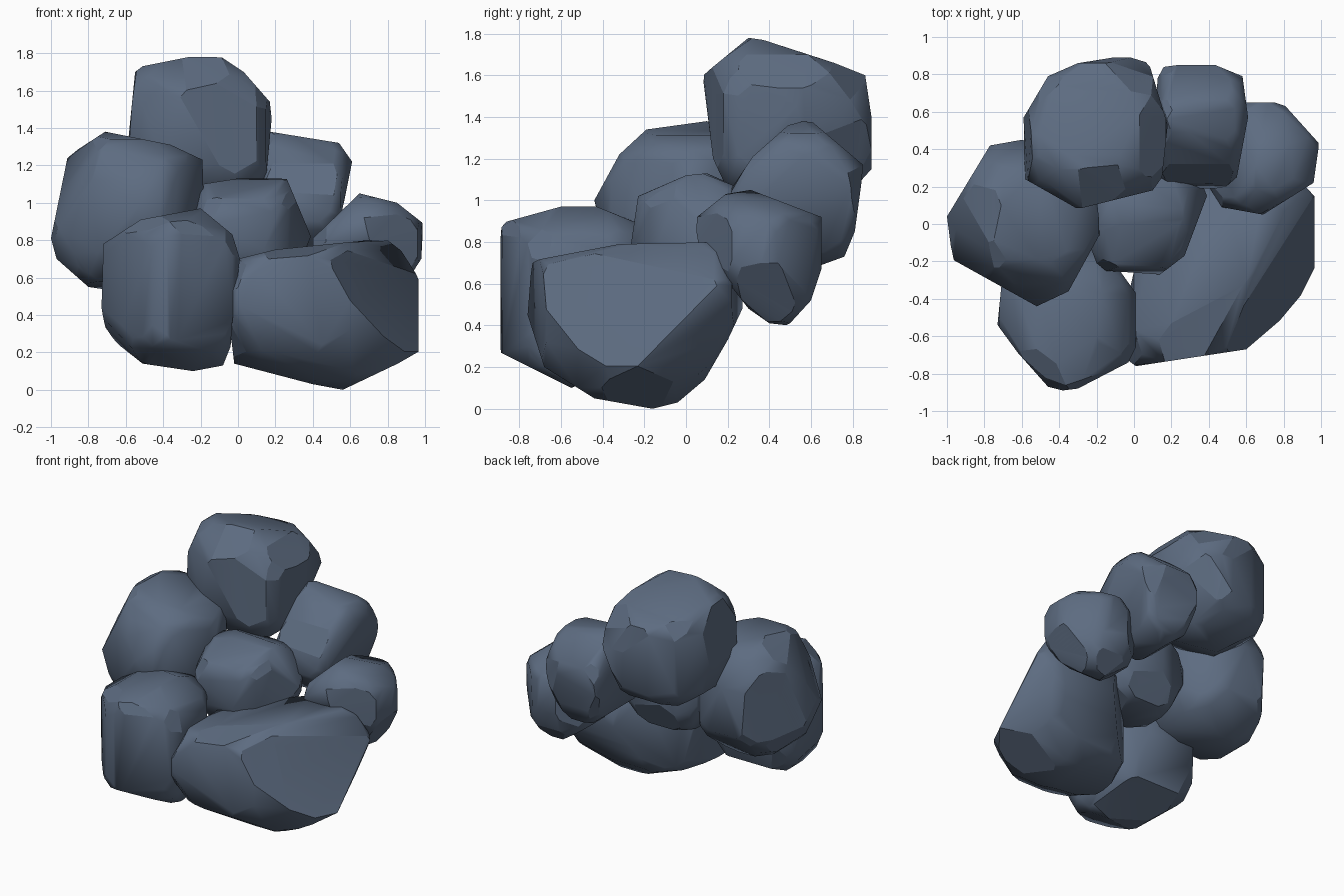
import bpy, bmesh, math
from itertools import product
from mathutils import Vector
from mathutils.geometry import convex_hull_2d

if "Cube" in bpy.data.objects:
    bpy.data.objects.remove(bpy.data.objects["Cube"])

slate = bpy.data.materials.new("slate_blue_grey")
slate.diffuse_color = (0.11, 0.15, 0.22, 1)
slate.use_nodes = True
slate.node_tree.nodes["Principled BSDF"].inputs["Base Color"].default_value = slate.diffuse_color

# Directions to shave from: (azimuth towards the viewer, elevation)
SIDES = {"front": (-55, 28), "back": (125, 30), "under": (50, -25)}


def cut(bm, co, no):
    """Slice off everything beyond a plane and cap the opening."""
    geom = bm.verts[:] + bm.edges[:] + bm.faces[:]
    bmesh.ops.bisect_plane(bm, geom=geom, plane_co=co, plane_no=no,
                           clear_outer=True, dist=1e-5)
    rim = [e for e in bm.edges if e.is_boundary]
    if rim:
        bmesh.ops.holes_fill(bm, edges=rim, sides=0)


def chip(bm, n, keep=1.0, depth=0.0):
    """Flatten the rock in direction n, by a ratio or by a depth."""
    n = n.normalized()
    mid = bounds(bm)[0]
    reach = max((v.co - mid).dot(n) for v in bm.verts)
    cut(bm, mid + n * (reach * keep - depth), n)


def bounds(bm):
    lo = Vector([min(v.co[i] for v in bm.verts) for i in range(3)])
    hi = Vector([max(v.co[i] for v in bm.verts) for i in range(3)])
    return (lo + hi) / 2, (hi - lo) / 2


def rock(name, front, top, side, shaves=(), keep=0.9):
    """Carve a boulder from a block with its three outlines, then chip the corners."""
    bm = bmesh.new()
    bmesh.ops.create_cube(bm, size=6)
    for outline, (a, b) in ((front, (0, 2)), (top, (0, 1)), (side, (1, 2))):
        pts = [Vector(p) for p in outline]
        pts = [pts[i] for i in convex_hull_2d(pts)]
        mid = sum(pts, Vector((0, 0))) / len(pts)
        for p, q in zip(pts, pts[1:] + pts[:1]):
            d = q - p
            n = Vector((d.y, -d.x)).normalized()
            if n.dot(p - mid) < 0:
                n = -n
            co, no = Vector((0, 0, 0)), Vector((0, 0, 0))
            co[a], co[b], no[a], no[b] = p.x, p.y, n.x, n.y
            cut(bm, co, no)
    # chipped corners
    for s in product((-1, 1), repeat=3):
        chip(bm, Vector(s), keep)
    # slanted shaves
    for view, angle, depth in shaves:
        az, el = map(math.radians, SIDES[view])
        t = math.radians(angle)
        right = Vector((-math.sin(az), math.cos(az), 0))
        up = Vector((-math.cos(az) * math.sin(el), -math.sin(az) * math.sin(el), math.cos(el)))
        chip(bm, right * math.cos(t) + up * math.sin(t), depth=depth)
    # softer rounding between corners and sides
    half = bounds(bm)[1]
    for s in product((-1, 1), repeat=3):
        for axis in range(3):
            n = Vector([s[i] * (2 if i == axis else 1) / half[i] for i in range(3)])
            chip(bm, n, 0.95)
    bmesh.ops.remove_doubles(bm, verts=bm.verts[:], dist=0.03)
    bmesh.ops.convex_hull(bm, input=bm.verts[:])
    loose = [v for v in bm.verts if not v.link_faces]
    bmesh.ops.delete(bm, geom=loose, context='VERTS')
    bmesh.ops.dissolve_limit(bm, angle_limit=math.radians(4),
                             verts=bm.verts[:], edges=bm.edges[:])
    bmesh.ops.recalc_face_normals(bm, faces=bm.faces[:])
    me = bpy.data.meshes.new(name)
    bm.to_mesh(me)
    bm.free()
    me.materials.append(slate)
    ob = bpy.data.objects.new(name, me)
    bpy.context.collection.objects.link(ob)
    bpy.ops.object.select_all(action='DESELECT')
    ob.select_set(True)
    bpy.context.view_layer.objects.active = ob
    bpy.ops.object.shade_smooth_by_angle(angle=math.radians(60))


# Outlines: front (x, z), top (x, y), side (y, z)
rock("front_left_rock",
     [(-.73, .43), (-.72, .78), (-.52, .91), (-.2, .97), (-.03, .83), (.01, .7),
      (-.04, .23), (-.08, .13), (-.24, .1), (-.51, .14), (-.7, .29)],
     [(-.73, -.54), (-.62, -.69), (-.46, -.87), (-.38, -.89), (-.3, -.88), (-.03, -.74),
      (.01, -.66), (.01, -.37), (-.09, -.23), (-.22, -.1), (-.58, -.08), (-.7, -.24)],
     [(-.89, .27), (-.89, .89), (-.6, .97), (-.43, .97), (-.2, .88), (-.08, .6),
      (-.2, .25), (-.55, .1)],
     [("back", -45, .05)])

rock("large_front_right_rock",
     [(-.06, .47), (0, .7), (.2, .75), (.7, .8), (.91, .8), (.98, .64), (1, .5),
      (.98, .2), (.56, 0), (.4, .03), (-.02, .14)],
     [(-.03, -.73), (.01, -.76), (.6, -.67), (.81, -.49), (.98, -.27), (1, 0),
      (.99, .12), (.9, .22), (.4, .27), (.05, -.05), (-.06, -.5)],
     [(-.76, .45), (-.74, .71), (-.58, .73), (-.32, .79), (.17, .8), (.28, .5),
      (.2, .33), (.09, .14), (-.04, .03), (-.16, 0), (-.44, .05), (-.68, .2)],
     [("front", -24, .12), ("under", 153, .23), ("under", -150, .07),
      ("under", -100, .04), ("back", -120, .04)], .93)

rock("left_rock",
     [(-1, .81), (-.97, .7), (-.8, .55), (-.6, .52), (-.3, .62), (-.18, .9),
      (-.19, 1.23), (-.36, 1.31), (-.71, 1.38), (-.91, 1.25)],
     [(-1, .04), (-.97, -.19), (-.75, -.29), (-.52, -.44), (-.35, -.36), (-.18, -.05),
      (-.2, .15), (-.4, .4), (-.6, .45), (-.77, .42)],
     [(-.44, 1), (-.32, 1.22), (-.19, 1.34), (.1, 1.38), (.3, 1.33), (.45, 1.1),
      (.42, .75), (.2, .53), (-.2, .58), (-.4, .85)],
     [("front", 150, .09), ("back", 28, .04), ("back", -30, .04), ("under", -20, .02)])

rock("top_back_rock",
     [(-.59, 1.3), (-.55, 1.7), (-.51, 1.73), (-.26, 1.78), (-.09, 1.78), (.03, 1.7),
      (.17, 1.54), (.18, 1.45), (.15, 1.13), (0, 1), (-.3, .93), (-.55, 1.1)],
     [(-.6, .33), (-.59, .57), (-.46, .79), (-.3, .86), (-.05, .9), (.08, .86),
      (.18, .53), (.15, .25), (.1, .18), (-.3, .08), (-.6, .25)],
     [(.08, 1.6), (.3, 1.78), (.37, 1.77), (.71, 1.66), (.86, 1.6), (.89, 1.4),
      (.89, 1.15), (.8, 1.05), (.5, .93), (.2, 1.05), (.13, 1.2)],
     [("front", 40, .065), ("front", -30, .1), ("back", 60, .025)])

rock("back_rock",
     [(.12, 1.2), (.17, 1.38), (.54, 1.32), (.61, 1.22), (.56, .97), (.5, .75),
      (.3, .68), (.15, .8)],
     [(.11, .75), (.17, .86), (.41, .86), (.58, .79), (.61, .57), (.55, .25),
      (.47, .18), (.15, .2), (.1, .45)],
     [(.22, 1.06), (.32, 1.21), (.49, 1.36), (.59, 1.39), (.85, 1.17), (.84, 1.07),
      (.81, .85), (.76, .73), (.65, .69), (.35, .72), (.19, .9)])

rock("right_rock",
     [(.39, .8), (.65, 1.05), (.85, 1), (.99, .89), (.98, .7), (.8, .42), (.65, .4),
      (.45, .55)],
     [(.4, .2), (.47, .09), (.69, .05), (.96, .22), (.99, .43), (.81, .63), (.72, .66),
      (.6, .65), (.42, .5)],
     [(.04, .91), (.19, 1.03), (.31, 1.05), (.65, .92), (.65, .67), (.6, .52),
      (.49, .4), (.4, .41), (.3, .48), (.06, .79)])

rock("middle_rock",
     [(-.26, .8), (-.19, 1.1), (0, 1.13), (.26, 1.13), (.39, .82), (.3, .6), (.1, .5),
      (-.15, .55)],
     [(-.26, -.05), (-.2, -.21), (-.15, -.25), (.14, -.27), (.27, -.17), (.39, .15),
      (.35, .25), (0, .3), (-.24, .22)],
     [(-.27, .75), (-.23, 1.02), (0, 1.12), (.1, 1.13), (.28, 1.05), (.32, .8),
      (.2, .55), (-.1, .5)])
